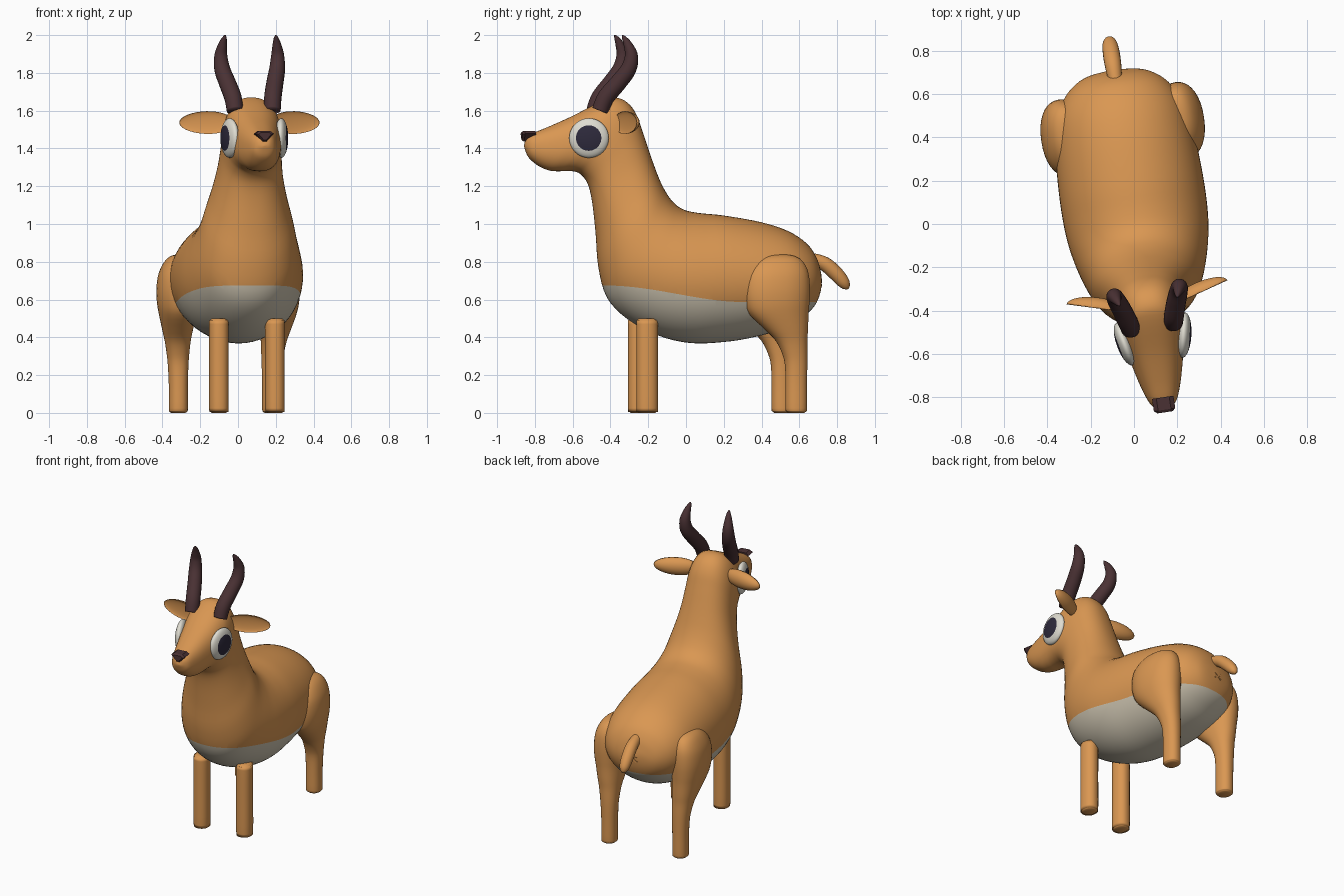
import bpy, bmesh, math
from mathutils import Matrix, Vector

if "Cube" in bpy.data.objects:
    bpy.data.objects.remove(bpy.data.objects["Cube"])

def mat(name, rgb):
    m = bpy.data.materials.new(name)
    m.diffuse_color = (*rgb, 1)
    m.use_nodes = True
    m.node_tree.nodes["Principled BSDF"].inputs["Base Color"].default_value = m.diffuse_color
    return m

TAN = mat("tan_coat", (0.70, 0.31, 0.085))
CREAM = mat("cream_belly", (0.62, 0.56, 0.44))
WHITE = mat("eye_white", (0.74, 0.72, 0.64))
PUPIL = mat("pupil_dark", (0.027, 0.023, 0.045))
HORN = mat("horn_brown", (0.068, 0.031, 0.034))

# The animal is built facing -y, then turned slightly about z
PLACE = Matrix.Translation((0.013, 0, 0)) @ Matrix.Rotation(math.radians(8.5), 4, 'Z')

def finish(name, bm, mats, smooth=True):
    bmesh.ops.recalc_face_normals(bm, faces=bm.faces)
    for f in bm.faces:
        f.smooth = smooth
    me = bpy.data.meshes.new(name)
    bm.to_mesh(me)
    bm.free()
    for m in mats:
        me.materials.append(m)
    ob = bpy.data.objects.new(name, me)
    ob.matrix_basis = PLACE
    bpy.context.collection.objects.link(ob)
    return ob

def spline(rows, steps):
    """Catmull-Rom through rows of equal length."""
    out = []
    for i in range(len(rows) - 1):
        a, b, c, d = (rows[max(0, min(len(rows) - 1, i + k))] for k in (-1, 0, 1, 2))
        for s in range(steps):
            t = s / steps
            out.append([0.5 * (2*q + (r-p)*t + (2*p-5*q+4*r-s2)*t*t + (3*q-p-3*r+s2)*t**3)
                        for p, q, r, s2 in zip(a, b, c, d)])
    return out + [list(rows[-1])]

def skin(rings):
    """Bridge rings of points and cap the ends."""
    bm = bmesh.new()
    vs = [[bm.verts.new(p) for p in r] for r in rings]
    n = len(vs[0])
    for a, b in zip(vs, vs[1:]):
        for i in range(n):
            bm.faces.new((a[i], a[(i+1) % n], b[(i+1) % n], b[i]))
    bm.faces.new(vs[0])
    bm.faces.new(vs[-1])
    return bm

def oval(centre, a, b, n=40, e=2.0):
    pts = []
    for i in range(n):
        t = 2 * math.pi * i / n
        c, s = math.cos(t), math.sin(t)
        pts.append(centre + a * math.copysign(abs(c)**(2/e), c) + b * math.copysign(abs(s)**(2/e), s))
    return pts

def tube(name, path, material):
    """Round tube through (x, y, z, radius) rows."""
    rows = spline(path, 6)
    rings = []
    for i, r in enumerate(rows):
        d = Vector(rows[min(i+1, len(rows)-1)][:3]) - Vector(rows[max(i-1, 0)][:3])
        d.normalize()
        side = Vector((1, 0, 0)) - d * d.x
        side.normalize()
        rings.append(oval(Vector(r[:3]), side * r[3], d.cross(side) * r[3], 20))
    return finish(name, skin(rings), [material])

# Body, neck and head: sections as top y,z / bottom y,z / half width, rump to nose
BODY = [
    (.720, .72, .720, .68, .02), (.712, .76, .708, .62, .11), (.690, .83, .680, .56, .175),
    (.640, .90, .620, .505, .24), (.54, .965, .52, .445, .295), (.40, 1.01, .36, .40, .323),
    (.20, 1.045, .20, .375, .335), (.07, 1.058, .02, .37, .335), (-.01, 1.075, -.15, .41, .323),
    (-.065, 1.11, -.31, .495, .297), (-.105, 1.16, -.42, .61, .267), (-.14, 1.225, -.465, .77, .238),
    (-.17, 1.30, -.48, .95, .203), (-.20, 1.385, -.50, 1.12, .175), (-.235, 1.49, -.525, 1.215, .162),
    (-.268, 1.58, -.565, 1.265, .157), (-.315, 1.643, -.605, 1.279, .152), (-.38, 1.67, -.645, 1.281, .144),
    (-.45, 1.652, -.685, 1.279, .132), (-.60, 1.575, -.735, 1.284, .112), (-.735, 1.515, -.79, 1.308, .088),
    (-.82, 1.48, -.84, 1.35, .062), (-.853, 1.455, -.861, 1.395, .034), (-.862, 1.43, -.866, 1.415, .008),
]
rings = []
for ty, tz, by, bz, w in spline(BODY, 4):
    top, bot = Vector((0, ty, tz)), Vector((0, by, bz))
    rings.append(oval((top + bot) / 2, (top - bot) / 2, Vector((w, 0, 0)), 56,
                      2.3 if tz > 1.4 else 2.0 + max(0, tz - 1.1)))
bm = skin(rings)

# Belly colour: cut the skin along a gently curved height line
def belly_line(y):
    t = max(0, min(1, (y + 0.46) / 0.72))
    return 0.675 - 0.088 * t * t * (3 - 2 * t)

for v in bm.verts:
    v.co.z -= belly_line(v.co.y)
bmesh.ops.bisect_plane(bm, geom=bm.verts[:] + bm.edges[:] + bm.faces[:],
                       plane_co=(0, 0, 0), plane_no=(0, 0, 1))
for f in bm.faces:
    f.material_index = int(f.calc_center_median().z < 0)
for v in bm.verts:
    v.co.z += belly_line(v.co.y)
finish("body", bm, [TAN, CREAM])

# Leg sections: z / centre y, half length / centre x, half width
HIND = [
    (0, .553, .042, .25, .037), (.008, .553, .052, .25, .047), (.025, .553, .057, .25, .050),
    (.15, .553, .057, .25, .050), (.25, .552, .059, .251, .054), (.31, .545, .066, .253, .059),
    (.38, .527, .083, .257, .068), (.44, .499, .114, .262, .080), (.52, .458, .157, .268, .096),
    (.58, .446, .173, .271, .105), (.65, .443, .179, .272, .108), (.72, .445, .173, .270, .102),
    (.77, .451, .154, .266, .088), (.81, .458, .120, .26, .068), (.832, .462, .075, .255, .043),
    (.840, .463, .02, .25, .012),
]
FORE = [
    (0, -.23, .042, .15, .037), (.008, -.23, .052, .15, .046), (.025, -.23, .057, .15, .051),
    (.25, -.23, .057, .15, .051), (.47, -.23, .057, .15, .051), (.49, -.23, .053, .15, .047),
    (.50, -.23, .043, .15, .037),
]

def leg(name, rows, side):
    rings = [oval(Vector((side * x, y, z)), Vector((0, ry, 0)), Vector((rx, 0, 0)), 36, 2.2)
             for z, y, ry, x, rx in spline(rows, 3)]
    finish(name, skin(rings), [TAN])

for side, label in ((1, "right"), (-1, "left")):
    leg("hind_leg_" + label, HIND, side)
    leg("front_leg_" + label, FORE, side)

    # Horn with a backward then upward sweep
    tube("horn_" + label, [
        (side*.100, -.475, 1.60, .044), (side*.107, -.445, 1.67, .046), (side*.128, -.38, 1.75, .045),
        (side*.147, -.33, 1.82, .042), (side*.152, -.315, 1.89, .035), (side*.145, -.333, 1.95, .023),
        (side*.138, -.352, 1.985, .012), (side*.136, -.362, 2.0, .003)], HORN)

    # Ear: flattened oval, hollow on the front
    bm = bmesh.new()
    bmesh.ops.create_uvsphere(bm, u_segments=32, v_segments=18, radius=1)
    for v in bm.verts:
        x, y, z = v.co
        v.co = (x * .145, (y if y > 0 else -y * .25) * .05 - .015, z * (.060 - .004 * x))
    turn = Matrix.Rotation(math.radians(16), 4, 'Z')
    if side < 0:
        turn = Matrix.Scale(-1, 4, (1, 0, 0)) @ turn
    bm.transform(turn @ Matrix.Identity(4))
    bmesh.ops.translate(bm, verts=bm.verts, vec=(side * .232, -.345, 1.537))
    finish("ear_" + label, bm, [TAN])

    # Eye: flattened ball, inner cap coloured as the pupil
    bm = bmesh.new()
    bmesh.ops.create_uvsphere(bm, u_segments=40, v_segments=18, radius=1)
    for f in bm.faces:
        c = f.calc_center_median()
        f.material_index = int(c.z > 0 and math.hypot(c.x, c.y) < .64)
    bm.transform(Matrix.Translation((side * .138, -.54, 1.455))
                 @ Matrix.Rotation(math.radians(-12 * side), 4, 'Z')
                 @ Matrix.Rotation(math.radians(90 * side), 4, 'Y')
                 @ Matrix.Diagonal((.105, .105, .036, 1)))
    finish("eye_" + label, bm, [WHITE, PUPIL])

# Tail
tube("tail", [(0, .66, .82, .030), (0, .74, .79, .038), (0, .80, .74, .039), (0, .84, .695, .034),
              (0, .858, .668, .022), (0, .864, .655, .006)], TAN)

# Nose: rounded triangle plug
TRI = [(-.05, 1.478), (-.03, 1.492), (.03, 1.492), (.05, 1.478), (.01, 1.437), (-.01, 1.437)]
def tri(y, s):
    return [Vector((x * s, y, 1.467 + (z - 1.467) * s)) for x, z in TRI]
finish("nose", skin([tri(-.81, 1), tri(-.868, 1), tri(-.88, .7)]), [HORN], False)

# Small crease mark under the tail
for i, ang in enumerate((35, -35)):
    bm = bmesh.new()
    bmesh.ops.create_cube(bm, size=1)
    bm.transform(Matrix.Translation((0, .718, .69)) @ Matrix.Rotation(math.radians(ang), 4, 'Y')
                 @ Matrix.Diagonal((.06, .012, .01, 1)))
    finish("rump_crease_%d" % (i + 1), bm, [TAN], False)
